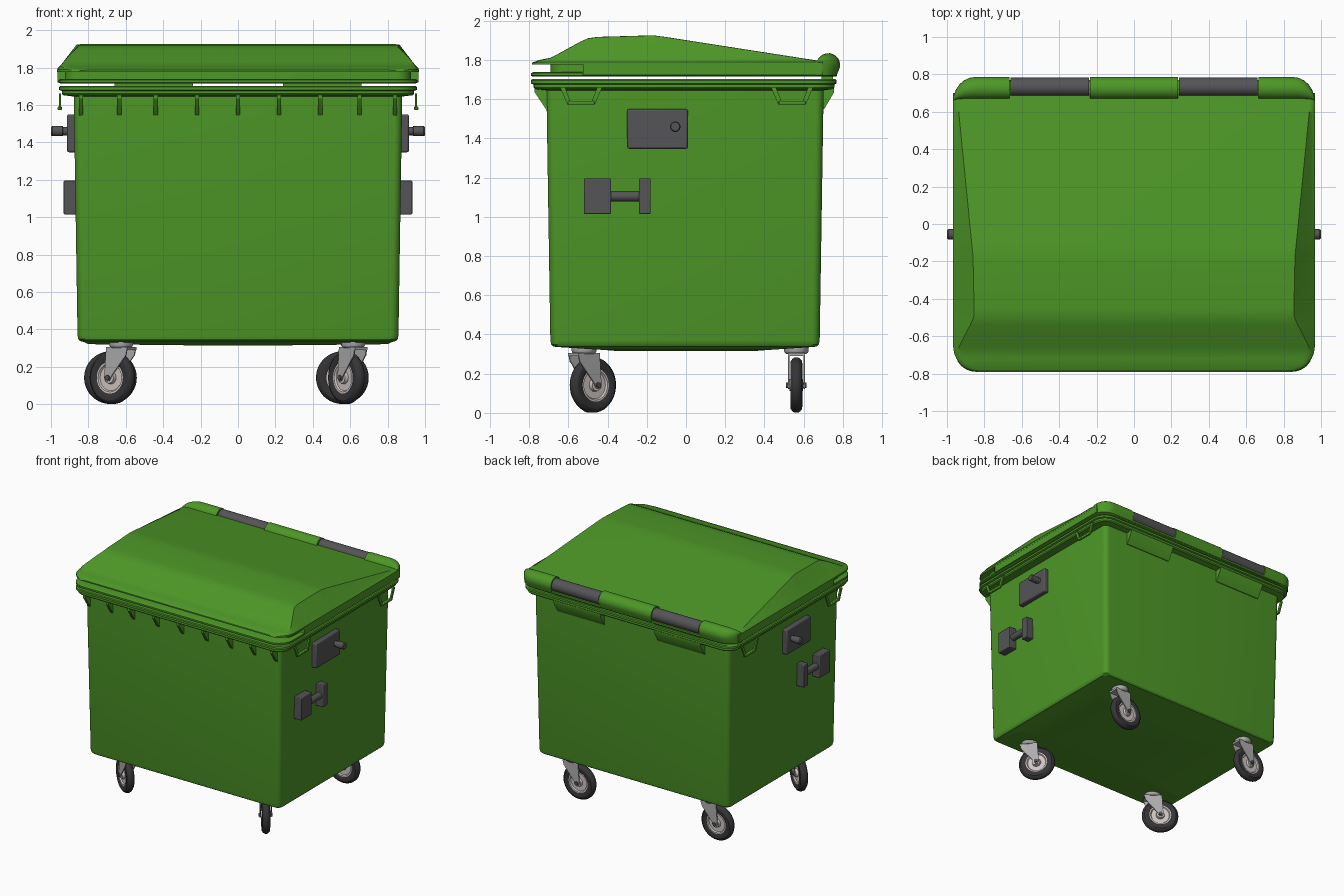
import bpy, bmesh
from math import sin, cos, pi, radians, sqrt
from mathutils import Matrix, Vector

if "Cube" in bpy.data.objects:
    bpy.data.objects.remove(bpy.data.objects["Cube"])


def material(name, rgb):
    m = bpy.data.materials.new(name)
    m.diffuse_color = (*rgb, 1)
    m.use_nodes = True
    m.node_tree.nodes["Principled BSDF"].inputs["Base Color"].default_value = m.diffuse_color
    return m


GREEN = material("green_plastic", (0.075, 0.31, 0.02))
DARK = material("dark_plastic", (0.09, 0.09, 0.095))
RUBBER = material("rubber", (0.035, 0.035, 0.038))
STEEL = material("steel", (0.42, 0.42, 0.42))
RIM = material("wheel_rim", (0.62, 0.56, 0.54))


def finish(name, bm, mat, mirror="", bevel=0, matrix=None):
    bmesh.ops.recalc_face_normals(bm, faces=bm.faces)
    me = bpy.data.meshes.new(name)
    if matrix:
        bm.transform(matrix)
    bm.to_mesh(me)
    bm.free()
    me.shade_smooth()
    me.set_sharp_from_angle(angle=radians(32))
    me.materials.append(mat)
    ob = bpy.data.objects.new(name, me)
    bpy.context.collection.objects.link(ob)
    if bevel:
        b = ob.modifiers.new("bevel", "BEVEL")
        b.width, b.segments = bevel, 2
    if mirror:
        m = ob.modifiers.new("mirror", "MIRROR")
        m.use_axis = ["x" in mirror, "y" in mirror, False]
    return ob


def loft(name, rings, mat, closed=False, **kw):
    """Skin a list of equal-length point rings; cap the ends unless closed."""
    bm = bmesh.new()
    vs = [[bm.verts.new(p) for p in r] for r in rings]
    n = len(vs[0])
    pairs = list(zip(vs, vs[1:])) + ([(vs[-1], vs[0])] if closed else [])
    for a, b in pairs:
        for i in range(n):
            j = (i + 1) % n
            bm.faces.new((a[i], a[j], b[j], b[i]))
    if not closed:
        bm.faces.new(vs[0])
        bm.faces.new(vs[-1])
    return finish(name, bm, mat, **kw)


def prism(name, pts, axis, a, b, mat, **kw):
    """Extrude a 2D outline along x (pts are y,z) or y (pts are x,z)."""
    put = (lambda p, t: (t, *p)) if axis == "x" else (lambda p, t: (p[0], t, p[1]))
    return loft(name, [[put(p, t) for p in pts] for t in (a, b)], mat, **kw)


def box(name, x0, x1, y0, y1, z0, z1, mat, **kw):
    return prism(name, [(y0, z0), (y1, z0), (y1, z1), (y0, z1)], "x", x0, x1, mat, **kw)


def lathe(name, prof, axis, mat, closed=False, n=32, **kw):
    """Revolve (radius, height) pairs around an axis."""
    rot = Vector((0, 0, 1)).rotation_difference(Vector(axis)).to_matrix()
    rings = [[rot @ Vector((r * cos(2 * pi * i / n), r * sin(2 * pi * i / n), h))
              for i in range(n)] for r, h in prof]
    return loft(name, rings, mat, closed, **kw)


def rounded(hx, y0, y1, r, z, seg=6):
    """Rounded rectangle ring."""
    out = []
    for k, (cx, cy) in enumerate([(hx - r, y1 - r), (r - hx, y1 - r),
                                  (r - hx, y0 + r), (hx - r, y0 + r)]):
        for i in range(seg + 1):
            a = pi / 2 * (k + i / seg)
            out.append((cx + r * cos(a), cy + r * sin(a), z))
    return out


# Tapered tub: belly, outer wall, rim and hollow inside
tub = [(.27, -.34, .34, .02, .315), (.80, -.42, .42, .02, .321), (.83, -.64, .63, .03, .335),
       (.845, -.677, .667, .04, .338), (.854, -.687, .677, .04, .348), (.858, -.692, .682, .04, .37),
       (.878, -.712, .702, .04, 1.645), (.935, -.77, .75, .09, 1.652), (.942, -.778, .757, .1, 1.66),
       (.942, -.778, .757, .1, 1.675), (.957, -.79, .768, .11, 1.68), (.957, -.79, .768, .11, 1.696),
       (.95, -.785, .762, .11, 1.702), (.865, -.70, .69, .04, 1.702), (.84, -.675, .665, .04, .37)]
loft("tub", [rounded(*t) for t in tub], GREEN)

# Stiffening ribs under the front rim
for x in (-.84, -.635, -.44, -.22, 0, .22, .44, .65, .84):
    prism("front_rib", [(-.70, 1.535), (-.715, 1.55), (-.772, 1.635), (-.772, 1.66), (-.70, 1.66)],
          "x", x - .011, x + .011, GREEN)

# Wedges and hinge blocks under the back rim
prism("hinge_wedge", [(.69, 1.545), (.705, 1.55), (.755, 1.635), (.755, 1.66), (.69, 1.66)],
      "x", .24, .66, GREEN, mirror="x")
box("hinge_block", .24, .66, .69, .75, 1.69, 1.74, GREEN, mirror="x")

# Grip loops on the sides
for y in (-.535, .541):
    prism("grip_loop", [(y + a, z) for a, z in
                        [(-.107, 1.66), (-.07, 1.572), (.07, 1.572), (.107, 1.66),
                         (.082, 1.66), (.055, 1.592), (-.055, 1.592), (-.082, 1.66)]],
          "x", .946, .958, GREEN, mirror="x")
    box("grip_bar", .942, .964, y - .068, y + .068, 1.572, 1.592, GREEN, mirror="x", bevel=.005)

# Lid crown: cross-sections (y, top height, top half width) from front to back
table = [(-.786, 1.786, .83), (-.75, 1.80, .90), (-.69, 1.812, .935), (-.655, 1.83, .935),
         (-.54, 1.893, .876), (-.5, 1.911, .857), (-.45, 1.918, .855), (-.2, 1.925, .86),
         (-.16, 1.925, .862), (-.1, 1.917, .868), (.6, 1.808, .937), (.70, 1.793, .947)]


def section(y):
    for (ya, za, wa), (yb, zb, wb) in zip(table, table[1:]):
        if ya <= y <= yb:
            t = (y - ya) / (yb - ya)
            z, w = za + t * (zb - za), wa + t * (wb - wa)
            break
    base = .835 + sqrt(max(0, .132 ** 2 - min(0, y + .655) ** 2))
    w = min(w, base - .02)
    z2 = min(1.803, z - .002)
    z1 = min(1.79, z2 - .003)
    half = [(base, 1.776), (base, z1), (base - .012, z2), (w, z - .001), (w - .03, z)]
    return [(x, y, h) for x, h in half] + [(-x, y, h) for x, h in reversed(half)]


ys = sorted([t[0] for t in table] + [-.782, -.77, -.72])
loft("lid_crown", [section(y) for y in ys], GREEN)

# Lid lower lip, recessed waist and side skirts
loft("lid_lip", [rounded(*t) for t in [(.95, -.78, .765, .12, 1.715), (.96, -.79, .77, .12, 1.72),
                                       (.96, -.79, .77, .12, 1.733), (.95, -.78, .765, .12, 1.738)]], GREEN)
loft("lid_waist", [rounded(.926, -.69, .72, .08, z) for z in (1.73, 1.785)], GREEN)
box("lid_skirt", .90, .966, -.525, .70, 1.722, 1.79, GREEN, mirror="x", bevel=.004)

# Rounded bar along the lid's back edge, in three green pieces
bar = [(.66, 1.72), (.768, 1.72)] + [(.726 + .06 * cos(a), 1.775 + .06 * sin(a))
                                     for a in [pi * (-.08 + i * .09) for i in range(12)]] + [(.66, 1.79)]


def bar_ring(x):
    t = max(0, (x - .85) / .115)
    k = max(.12, sqrt(max(0, 1 - t * t)))
    return [(x, .66 + (y - .66) * k, z if z < 1.79 else 1.79 + (z - 1.79) * k) for y, z in bar]


loft("back_bar_middle", [bar_ring(x) for x in (-.235, .235)], GREEN)
loft("back_bar_end", [bar_ring(x) for x in (.665, .85, .88, .91, .935, .952, .962, .965)],
     GREEN, mirror="x")

# Dark hinge grips between the green bar pieces
lathe("hinge_grip", [(.05, .24), (.05, .66)], (1, 0, 0), DARK, mirror="x",
      matrix=Matrix.Translation((0, .733, 1.777)))

# Lifting plates with trunnion pins on both sides
box("pin_plate", .86, .914, -.30, .01, 1.347, 1.55, DARK, mirror="x", bevel=.01)
lathe("lifting_pin", [(.022, .90), (.022, .935), (.027, .937), (.027, .993), (.022, 1.0)],
      (1, 0, 0), DARK, mirror="x", matrix=Matrix.Translation((0, -.055, 1.46)))

# Lower side brackets joined by a round bar
box("bracket_block_wide", .86, .932, -.52, -.382, 1.015, 1.195, DARK, mirror="x", bevel=.005)
box("bracket_block_narrow", .86, .932, -.24, -.18, 1.015, 1.195, DARK, mirror="x", bevel=.005)
lathe("bracket_bar", [(.027, -.39), (.027, -.23)], (0, 1, 0), DARK, mirror="x",
      matrix=Matrix.Translation((.898, 0, 1.105)))

# Swivel casters: position and swivel angle of the trailing wheel
tyre_half = [(.085, .024), (.10, .031), (.122, .029), (.135, .019), (.141, .008)]
rim_half = [(.018, .034), (.03, .034), (.034, .014), (.07, .014), (.076, .024), (.088, .024)]


def both(half):
    return half + [(r, -h) for r, h in reversed(half)]


for x, y, angle in [(-.625, -.52, 145), (.615, -.52, 128), (-.625, .563, 180), (.615, .563, 180)]:
    base = Matrix.Translation((x, y, 0)) @ Matrix.Rotation(radians(angle), 4, "Z")
    hub = base @ Matrix.Translation((.057, 0, .142))
    lathe("tyre", both(tyre_half), (0, 1, 0), RUBBER, closed=True, n=40, matrix=hub)
    lathe("wheel_rim", both(rim_half), (0, 1, 0), RIM, matrix=hub)
    lathe("axle", [(.014, -.052), (.014, .052)], (0, 1, 0), DARK, n=12, matrix=hub)
    for s in (-1, 1):
        prism("fork_arm", [(-.07, .305), (.068, .305), (.08, .145), (.07, .122), (.048, .125),
                           (.035, .15), (-.06, .262)], "y", s * .036, s * .043, STEEL, matrix=base)
    box("fork_top", -.07, .068, -.043, .043, .29, .306, STEEL, matrix=base)
    lathe("swivel_mount", [(.05, .30), (.06, .308), (.063, .315), (.063, .345)], (0, 0, 1),
          STEEL, matrix=base)
